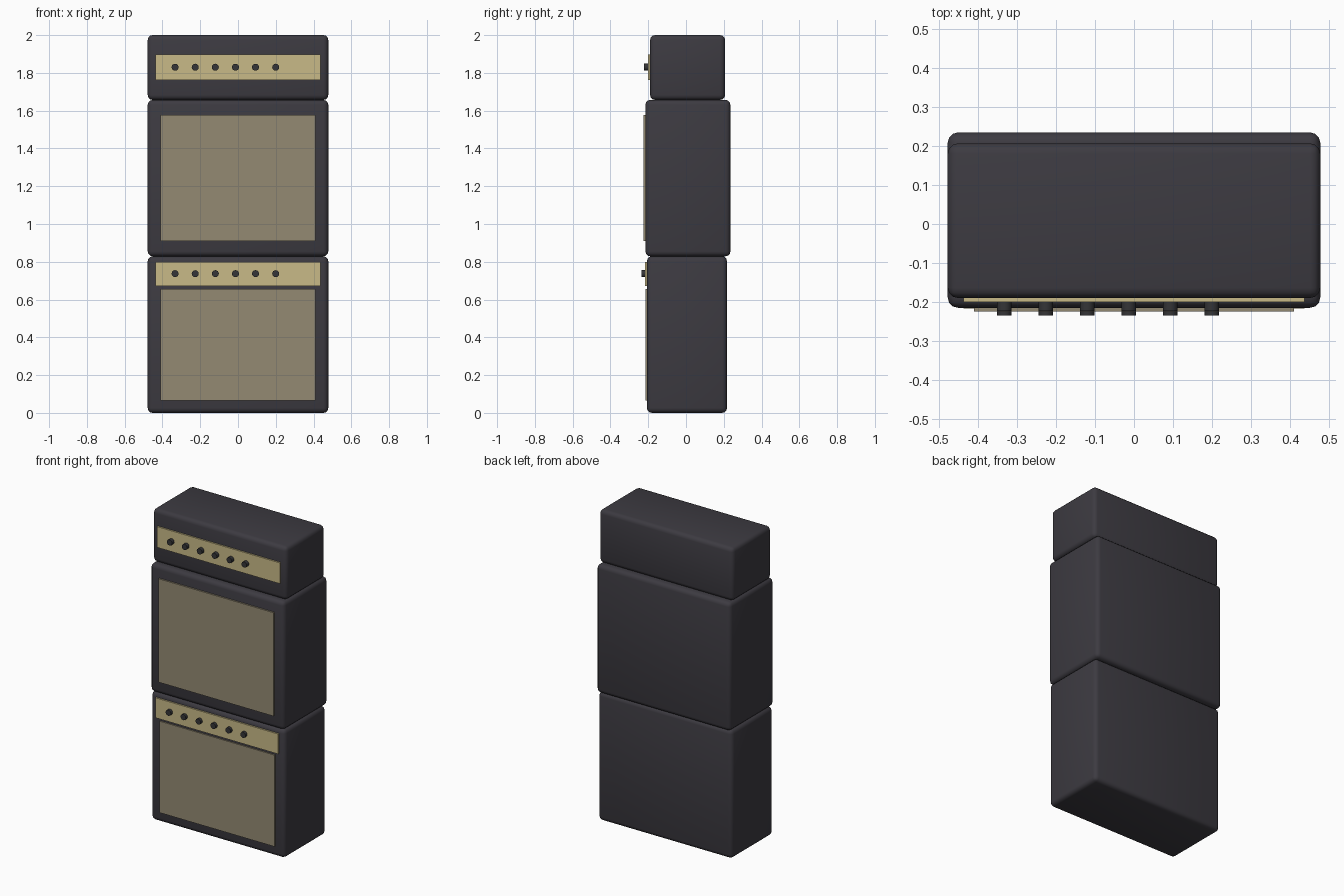
import bpy, math

if "Cube" in bpy.data.objects:
    bpy.data.objects.remove(bpy.data.objects["Cube"])


def mat(name, col):
    m = bpy.data.materials.new(name)
    m.diffuse_color = (*col, 1)
    m.use_nodes = True
    m.node_tree.nodes["Principled BSDF"].inputs["Base Color"].default_value = m.diffuse_color
    return m


BLACK = mat("black covering", (0.046, 0.043, 0.053))
GOLD = mat("gold panel", (0.578, 0.491, 0.242))
CLOTH = mat("grille cloth", (0.296, 0.254, 0.171))
KNOB = mat("knob black", (0.035, 0.035, 0.038))


def box(name, x, y0, y1, z0, z1, m, bevel=0, seg=3):
    bpy.ops.mesh.primitive_cube_add(size=1, location=(0, (y0 + y1) / 2, (z0 + z1) / 2))
    o = bpy.context.object
    o.name = name
    o.scale = (2 * x, y1 - y0, z1 - z0)
    bpy.ops.object.transform_apply(location=False, rotation=False, scale=True)
    o.data.materials.append(m)
    if bevel:
        b = o.modifiers.new("round", 'BEVEL')
        b.width = bevel
        b.segments = seg
        bpy.ops.object.modifier_apply(modifier="round")
        bpy.ops.object.shade_smooth_by_angle(angle=math.radians(40))
    return o


def knobs(name, y0, y1, z):
    for i in range(6):
        bpy.ops.mesh.primitive_cylinder_add(
            vertices=20, radius=0.0185, depth=y1 - y0,
            location=(-0.333 + i * 0.1065, (y0 + y1) / 2, z),
            rotation=(math.pi / 2, 0, 0))
        o = bpy.context.object
        o.name = f"{name}_{i + 1}"
        o.data.materials.append(KNOB)
        bpy.ops.object.shade_smooth_by_angle(angle=math.radians(40))


# Three stacked cabinets
box("lower_cabinet", 0.478, -0.207, 0.217, 0.0, 0.829, BLACK, 0.026)
box("middle_cabinet", 0.478, -0.215, 0.235, 0.829, 1.657, BLACK, 0.026)
box("amplifier_head", 0.478, -0.19, 0.207, 1.657, 2.0, BLACK, 0.026)

# Grille cloths
box("lower_grille", 0.411, -0.215, -0.206, 0.066, 0.656, CLOTH)
box("middle_grille", 0.411, -0.225, -0.214, 0.911, 1.578, CLOTH)

# Control panels and knobs
box("lower_control_panel", 0.438, -0.217, -0.206, 0.671, 0.8, GOLD)
box("head_control_panel", 0.438, -0.2, -0.189, 1.763, 1.897, GOLD)
knobs("lower_knob", -0.235, -0.216, 0.737)
knobs("head_knob", -0.223, -0.199, 1.83)
